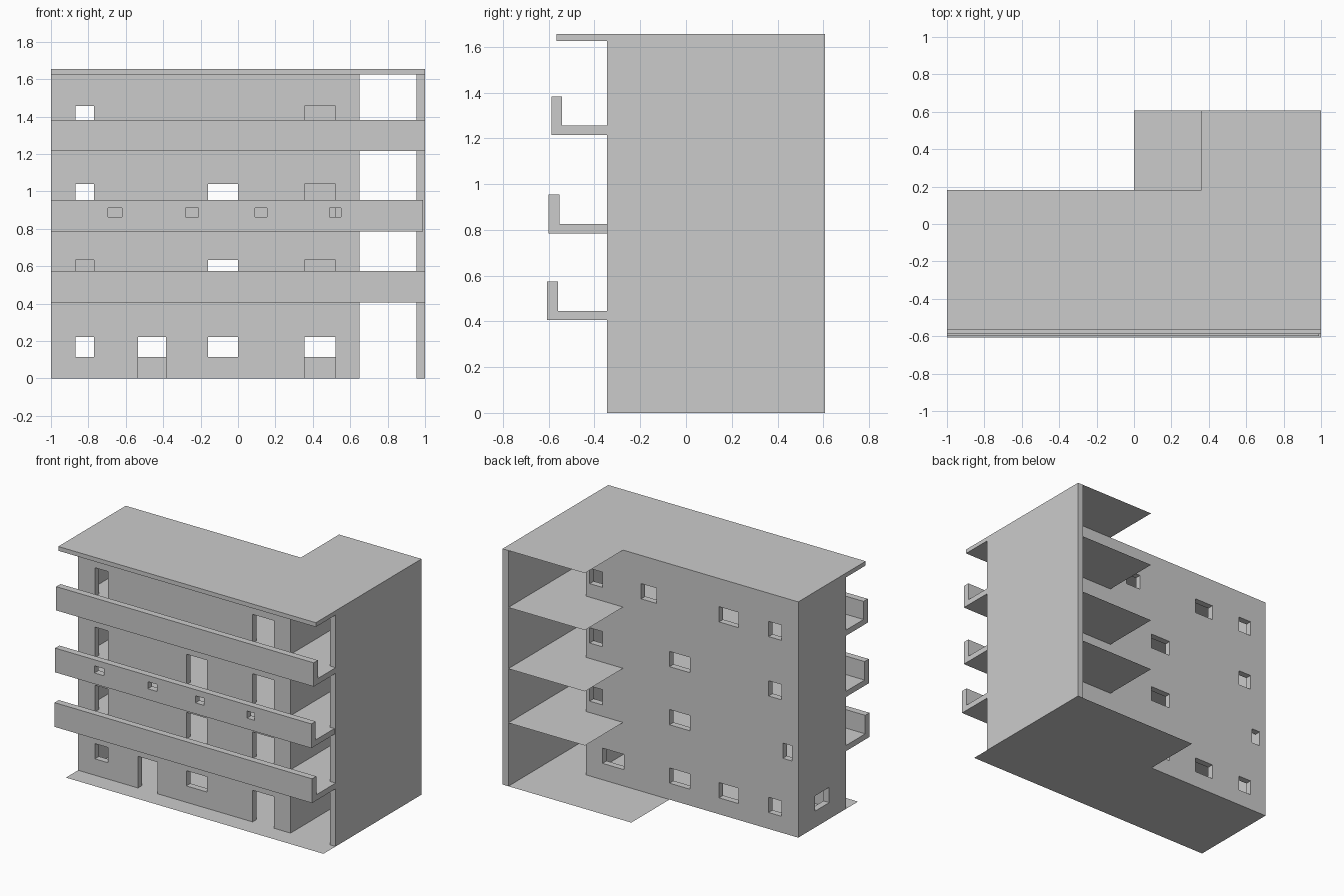
import bpy, bmesh

if "Cube" in bpy.data.objects:
    bpy.data.objects.remove(bpy.data.objects["Cube"])

FRONT, BACK, REAR, TOP = -0.345, 0.183, 0.607, 1.655
T = 0.045                                   # wall thickness
FLOORS = [0.0, 0.445, 0.825, 1.255]


def make_object(name, bm):
    bmesh.ops.recalc_face_normals(bm, faces=bm.faces)
    mesh = bpy.data.meshes.new(name)
    bm.to_mesh(mesh)
    bm.free()
    ob = bpy.data.objects.new(name, mesh)
    bpy.context.collection.objects.link(ob)
    return ob


def add_box(bm, x, y, z):
    vs = bmesh.ops.create_cube(bm, size=1)["verts"]
    for v in vs:
        v.co = [a[0] + (c + 0.5) * (a[1] - a[0]) for a, c in zip((x, y, z), v.co)]


def boxes(name, items):
    bm = bmesh.new()
    for it in items:
        add_box(bm, *it)
    return make_object(name, bm)


def sheet(name, pts, z):
    bm = bmesh.new()
    bm.faces.new([bm.verts.new((x, y, z)) for x, y in pts])
    ob = make_object(name, bm)
    if ob.data.polygons[0].normal.z < 0:
        ob.data.flip_normals()
    return ob


def cut(target, items):
    cutter = boxes("cutter", items)
    cutter.hide_render = True
    mod = target.modifiers.new("openings", "BOOLEAN")
    mod.operation, mod.solver, mod.object = "DIFFERENCE", "EXACT", cutter
    bpy.context.view_layer.objects.active = target
    bpy.ops.object.modifier_apply(modifier=mod.name)
    bpy.data.objects.remove(cutter)


# Opening columns along x
LEFT, ENTRY, MID, RIGHT = (-0.87, -0.77), (-0.535, -0.385), (-0.16, 0.0), (0.355, 0.52)
SMALL, BATH = (0.52, 0.62), (0.10, 0.22)
HEADS = [0.222, 0.632, 1.04, 1.457]
front_y, back_y = (FRONT - 0.05, FRONT + 0.08), (BACK - 0.08, BACK + 0.05)

# Front doors and windows
openings = []
front_doors = [[ENTRY, RIGHT], [LEFT, MID, RIGHT], [LEFT, MID, RIGHT], [LEFT, RIGHT]]
for floor, head, cols in zip(FLOORS, HEADS, front_doors):
    bottom = floor if floor else -0.05
    openings += [(c, front_y, (bottom, head)) for c in cols]
openings += [(c, front_y, (0.115, HEADS[0])) for c in (LEFT, MID)]

# Back and side windows
back_windows = [[LEFT, ENTRY, MID, RIGHT], [MID, SMALL], [LEFT, MID, SMALL],
                [LEFT, ENTRY, BATH, SMALL]]
for head, cols in zip(HEADS, back_windows):
    openings += [(c, back_y, (head - 0.107, head)) for c in cols]
openings.append(((-0.95, -0.88), back_y, (0.525, 0.632)))
openings.append(((-1.05, -0.92), (-0.16, 0.0), (0.115, HEADS[0])))

# Apartment walls, hollow
walls = boxes("apartment_walls", [((-1, 0.65), (FRONT, BACK), (0, TOP))])
cut(walls, [((-1 + T, 0.63), (FRONT + T, BACK - T), (-0.1, TOP + 0.1))])
cut(walls, openings)

# Tall side wall beside the stairwell
boxes("side_wall", [((0.955, 1), (FRONT, REAR), (0, TOP))])


# Thin L-shaped ground, floors and roof
def l_shape(front, step):
    return [(-1, front), (1, front), (1, REAR), (step, REAR), (step, BACK), (-1, BACK)]


sheet("ground_slab", l_shape(-0.48, 0), 0)
for i, z in enumerate(FLOORS[1:], 1):
    sheet(f"floor_{i}", l_shape(FRONT, 0.36), z)
sheet("roof", l_shape(FRONT, 0.36), TOP)
boxes("roof_overhang", [((-1, 1), (-0.565, FRONT), (1.625, TOP))])

# Balconies with an L-shaped section
for i, (y, z, top, end) in enumerate([(-0.607, 0.445, 0.575, 1), (-0.6, 0.825, 0.955, 0.99),
                                      (-0.588, 1.255, 1.382, 1)], 1):
    profile = [(y, z - 0.04), (FRONT, z - 0.04), (FRONT, z), (y + 0.047, z),
               (y + 0.047, top), (y, top)]
    bm = bmesh.new()
    face = bm.faces.new([bm.verts.new((-1, py, pz)) for py, pz in profile])
    ext = bmesh.ops.extrude_face_region(bm, geom=[face], use_keep_orig=True)
    for v in ext["geom"]:
        if isinstance(v, bmesh.types.BMVert):
            v.co.x = end
    balcony = make_object(f"balcony_{i}", bm)
    # Small slots through the middle parapet
    if i == 2:
        slots = [(-0.695, -0.62), (-0.28, -0.21), (0.09, 0.155), (0.49, 0.55)]
        cut(balcony, [(s, (y - 0.05, y + 0.1), (0.862, 0.912)) for s in slots])
